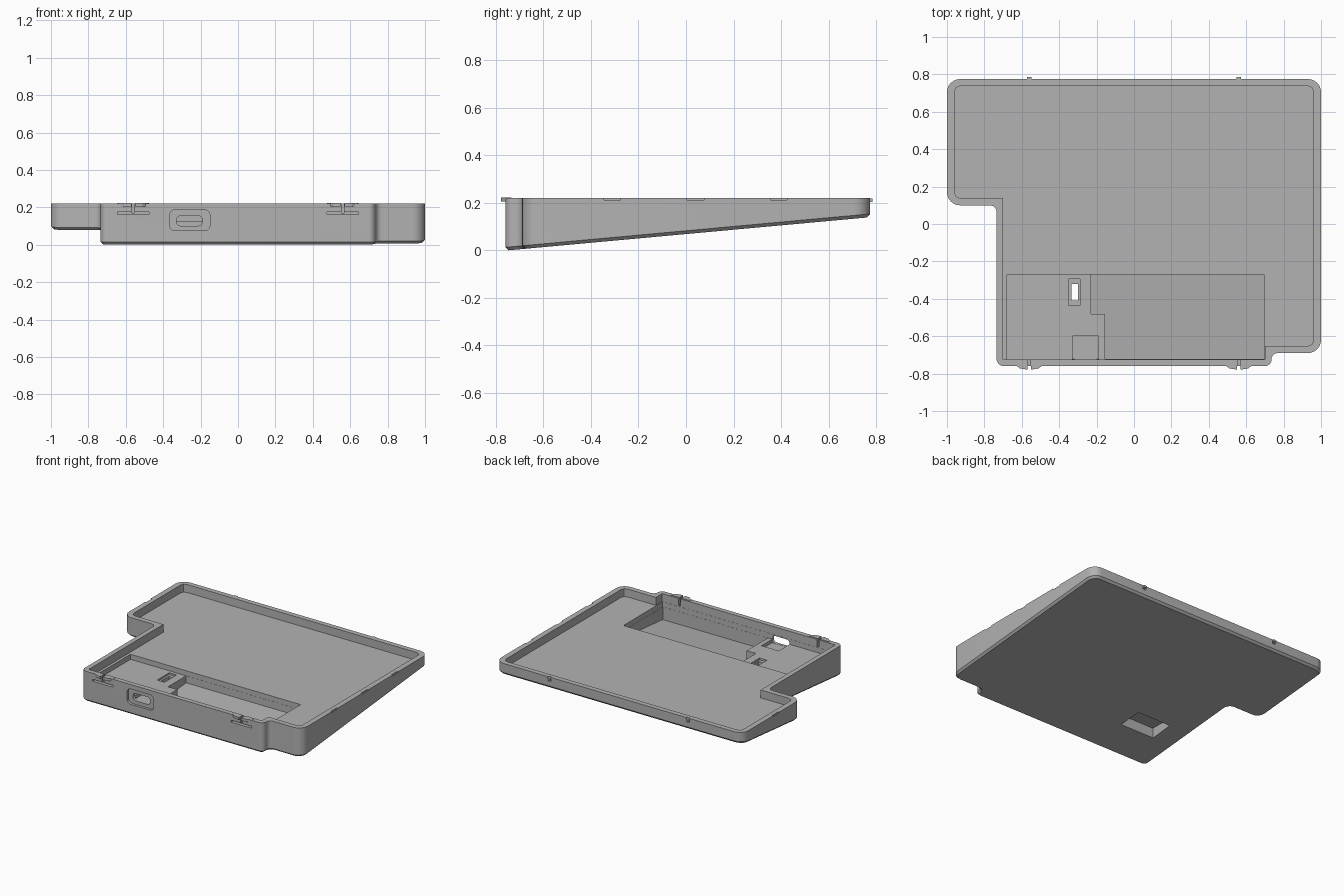
import bpy, bmesh, math
from mathutils import Vector

if "Cube" in bpy.data.objects:
    bpy.data.objects.remove(bpy.data.objects["Cube"])

grey = bpy.data.materials.new("case_grey")
grey.diffuse_color = (0.45, 0.45, 0.45, 1)
grey.use_nodes = True
grey.node_tree.nodes["Principled BSDF"].inputs["Base Color"].default_value = grey.diffuse_color


def slope(y, lift=0.0):
    """Height of the tilted underside at depth y."""
    return max(0.0, 0.0915 * (y + 0.75)) + lift


def rounded(corners, inset=0.0, seg=6):
    """Counter-clockwise outline from (x, y, radius) corners, optionally inset."""
    out, n = [], len(corners)
    for i in range(n):
        p, a, b = (Vector(corners[j % n][:2]) for j in (i, i - 1, i + 1))
        r = corners[i][2]
        d1, d2 = (p - a).normalized(), (b - p).normalized()
        convex = d1.x * d2.y - d1.y * d2.x > 0
        p = p + inset * (Vector((-d1.y, d1.x)) + Vector((-d2.y, d2.x)))
        if r == 0:
            out.append(tuple(p))
            continue
        r = max(r - inset if convex else r + inset, 0.003)
        c = p - d1 * r + d2 * r
        for k in range(seg + 1):
            t = k / seg * math.pi / 2
            out.append(tuple(c + d1 * r * math.sin(t) - d2 * r * math.cos(t)))
    return out


def rect(x0, x1, y0, y1, r=0.0):
    return [(x0, y0, r), (x1, y0, r), (x1, y1, r), (x0, y1, r)]


def loft(name, loops):
    """Closed solid through matching 3D loops."""
    bm = bmesh.new()
    rings = [[bm.verts.new(p) for p in loop] for loop in loops]
    n = len(rings[0])
    bm.faces.new(rings[0][::-1])
    bm.faces.new(rings[-1])
    for lo, hi in zip(rings, rings[1:]):
        for i in range(n):
            j = (i + 1) % n
            bm.faces.new((lo[i], lo[j], hi[j], hi[i]))
    bmesh.ops.recalc_face_normals(bm, faces=bm.faces)
    me = bpy.data.meshes.new(name)
    bm.to_mesh(me)
    bm.free()
    me.materials.append(grey)
    ob = bpy.data.objects.new(name, me)
    bpy.context.collection.objects.link(ob)
    return ob


def prism(name, pts, z0, z1):
    """Upright prism; z0 is a number or a function of y."""
    low = z0 if callable(z0) else lambda y: z0
    return loft(name, [[(x, y, low(y)) for x, y in pts], [(x, y, z1) for x, y in pts]])


def front_prism(name, pts, y0, y1):
    """Prism along y from an x-z outline."""
    return loft(name, [[(x, y, z) for x, z in pts] for y in (y0, y1)])


def cut(body, cutter):
    m = body.modifiers.new("cut", 'BOOLEAN')
    m.operation, m.solver, m.object = 'DIFFERENCE', 'EXACT', cutter
    bpy.context.view_layer.objects.active = body
    bpy.ops.object.modifier_apply(modifier=m.name)
    bpy.data.objects.remove(cutter)


def box(x0, x1, y0, y1, z0, z1):
    return prism("cutter", rounded(rect(x0, x1, y0, y1)), z0, z1)


# Wedge-shaped case with a chamfered bottom edge
TOP = 0.22
outline = [(-.735, -.76, .04), (.735, -.76, .035), (.735, -.69, .034), (1, -.69, .07),
           (1, .775, .07), (-1, .775, .07), (-1, .10, .07), (-.735, .10, .035)]
side, base = rounded(outline), rounded(outline, 0.014)
case = loft("case", [[(x, y, slope(y)) for x, y in base],
                     [(x, y, slope(y, 0.014)) for x, y in side],
                     [(x, y, TOP) for x, y in side]])

# Shallow tray inside the rim
tray = [(-.70, -.725, 0), (.70, -.725, 0), (.70, -.652, 0), (.96, -.652, .03),
        (.96, .738, .03), (-.96, .738, .03), (-.96, .138, .03), (-.70, .138, 0)]
cut(case, prism("cutter", rounded(tray, seg=2), 0.162, 0.3))

# Electronics bay: raised shelf on the left, deep sloped floor on the right
cut(case, box(-.68, .695, -.724, -.27, .125, .25))
bay = [(-.155, -.723), (.694, -.723), (.694, -.271), (-.23, -.271), (-.23, -.48), (-.155, -.48)]
cut(case, prism("cutter", bay, lambda y: slope(y, 0.03), .2))

# Connector seat and button well in the shelf, window through the floor
cut(case, box(-.33, -.19, -.722, -.60, .10, .2))
cut(case, box(-.35, -.29, -.435, -.295, .112, .2))
cut(case, box(-.335, -.30, -.41, -.32, -.1, .2))

# Tapered recess in the underside
cut(case, loft("cutter", [[(x, y, z) for x, y in rounded(rect(-.58, -.27, -.49, -.28), i)]
                          for i, z in ((0, -.05), (.03, .088))]))

# Cable port in the front wall: rounded surround and through opening
cut(case, front_prism("cutter", rounded(rect(-.365, -.15, .075, .187, .03)), -.80, -.742))
cut(case, front_prism("cutter", rounded(rect(-.33, -.19, .101, .155, .025)), -.82, -.70))

# Snap tabs: slots in the front wall, split lips and small back nubs
for s, label in ((-1, "left"), (1, "right")):
    cx = 0.56 * s
    cut(case, box(cx - .083, cx + .083, -.80, -.735, .162, .176))
    cut(case, box(cx - .007, cx + .007, -.80, -.71, .17, .25))
    for m, part in ((-1, "outer"), (1, "inner")):
        pts = [(.009, -.735), (.085, -.735), (.08, -.75), (.05, -.772), (.009, -.779)]
        prism(f"{label}_{part}_snap_lip", [(cx + m * x, y) for x, y in pts], .205, .223)
    cut(case, box(cx - .012, cx + .012, .765, .80, .19, .25))
    prism(f"{label}_back_nub", rounded(rect(cx - .012, cx + .012, .76, .785)), .203, .218)

# Shallow notches along the outer rim
for x, y in ((1, .39), (1, .04), (1, -.31), (-1, .39)):
    cut(case, box(x - .008, x + .008, y - .035, y + .035, .212, .25))

# Smooth rounded corners with crisp edges
bpy.ops.object.select_all(action='DESELECT')
case.select_set(True)
bpy.context.view_layer.objects.active = case
bpy.ops.object.shade_smooth_by_angle(angle=math.radians(30))
